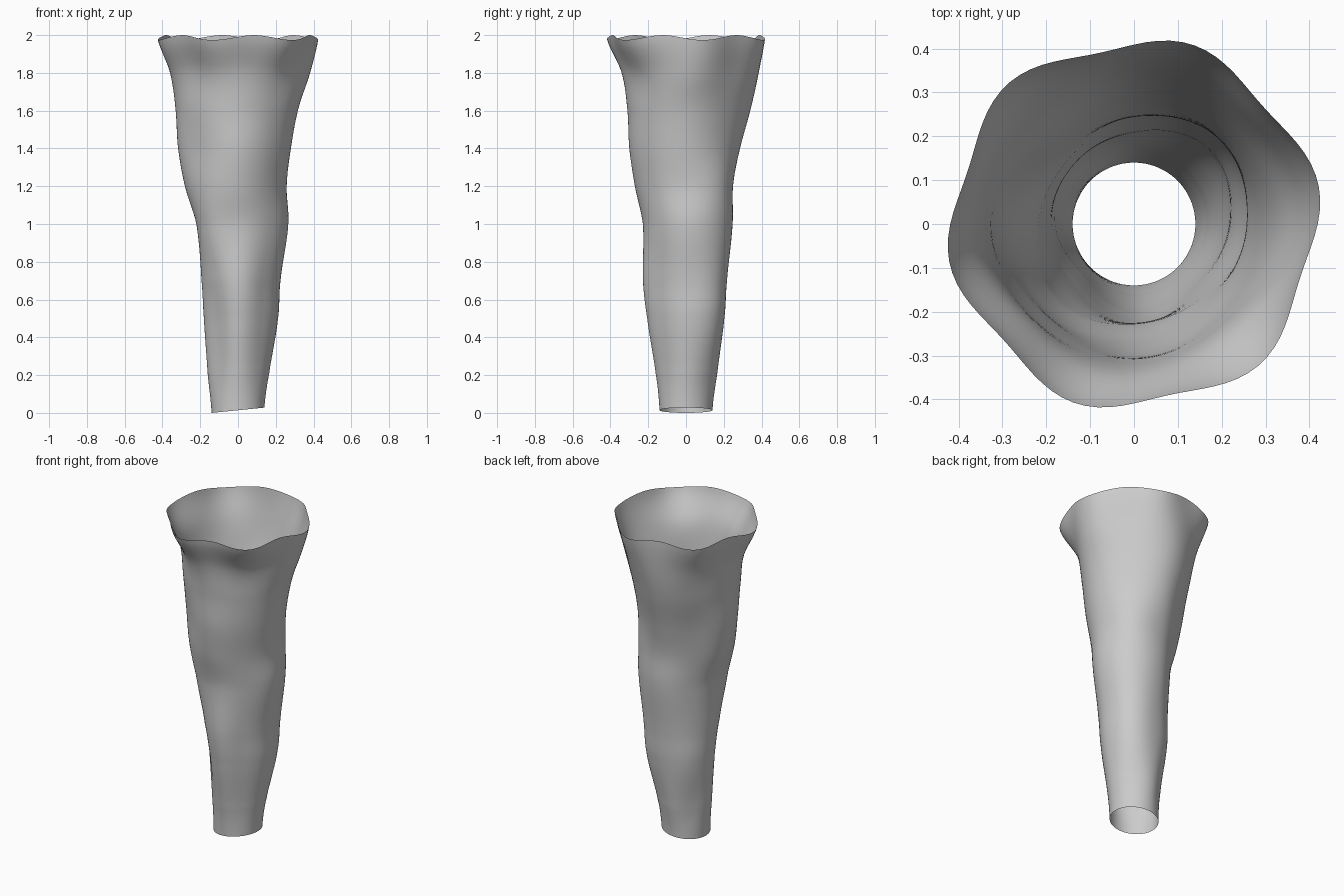
import bpy, bmesh, math

if "Cube" in bpy.data.objects:
    bpy.data.objects.remove(bpy.data.objects["Cube"])

# Radii of the tube at each height, in eight directions (E, NE, N, NW, W, SW, S, SE)
LEVELS = [0.0, 0.2, 0.5, 0.7, 1.0, 1.2, 1.4, 1.6, 1.8, 2.0]
RADII = [
    [.140] * 8,
    [.165, .165, .165, .150, .160, .145, .160, .154],
    [.210, .228, .200, .190, .180, .165, .205, .190],
    [.223, .245, .213, .194, .193, .195, .228, .205],
    [.265, .272, .243, .210, .218, .245, .228, .230],
    [.257, .274, .247, .235, .280, .280, .270, .250],
    [.280, .278, .286, .270, .317, .290, .300, .280],
    [.317, .310, .340, .320, .330, .310, .310, .300],
    [.377, .360, .385, .360, .357, .330, .340, .325],
    [.414] * 8,
]
SEG, RINGS = 96, 80


def spline(a, b, c, d, t):
    return b + 0.5 * t * (c - a + t * (2*a - 5*b + 4*c - d + t * (3*(b - c) + d - a)))


def around(row, ang):
    u = ang / (math.pi / 4)
    i = int(u)
    return spline(*[row[(i + k) % 8] for k in (-1, 0, 1, 2)], u - i)


def radius(z, ang):
    last = len(LEVELS) - 1
    i = max(k for k in range(last) if LEVELS[k] <= z)
    t = (z - LEVELS[i]) / (LEVELS[i + 1] - LEVELS[i])
    ids = [min(max(i + k, 0), last) for k in (-1, 0, 1, 2)]
    return spline(*[around(RADII[k], ang) for k in ids], t)


# Open, thin-walled tube with a six-lobed rippled rim
bm = bmesh.new()
rings = []
for j in range(RINGS + 1):
    h = 2.0 * j / RINGS
    fade_top = max(0, (h - 1.65) / 0.35) ** 1.5
    fade_base = max(0, 1 - h / 0.3)
    ring = []
    for s in range(SEG):
        a = 2 * math.pi * s / SEG
        lobe = math.cos(6 * (a - math.radians(12)))
        r = radius(h, a) + 0.016 * lobe * fade_top
        z = h - fade_top * (0.013 + 0.013 * lobe) + fade_base * (0.014 + 0.014 * math.cos(a))
        ring.append(bm.verts.new((r * math.cos(a), r * math.sin(a), z)))
    rings.append(ring)
for lo, hi in zip(rings, rings[1:]):
    for s in range(SEG):
        n = (s + 1) % SEG
        bm.faces.new((lo[s], lo[n], hi[n], hi[s])).smooth = True
mesh = bpy.data.meshes.new("rippled_tube")
bm.to_mesh(mesh)
bm.free()
obj = bpy.data.objects.new("rippled_tube", mesh)
bpy.context.collection.objects.link(obj)
